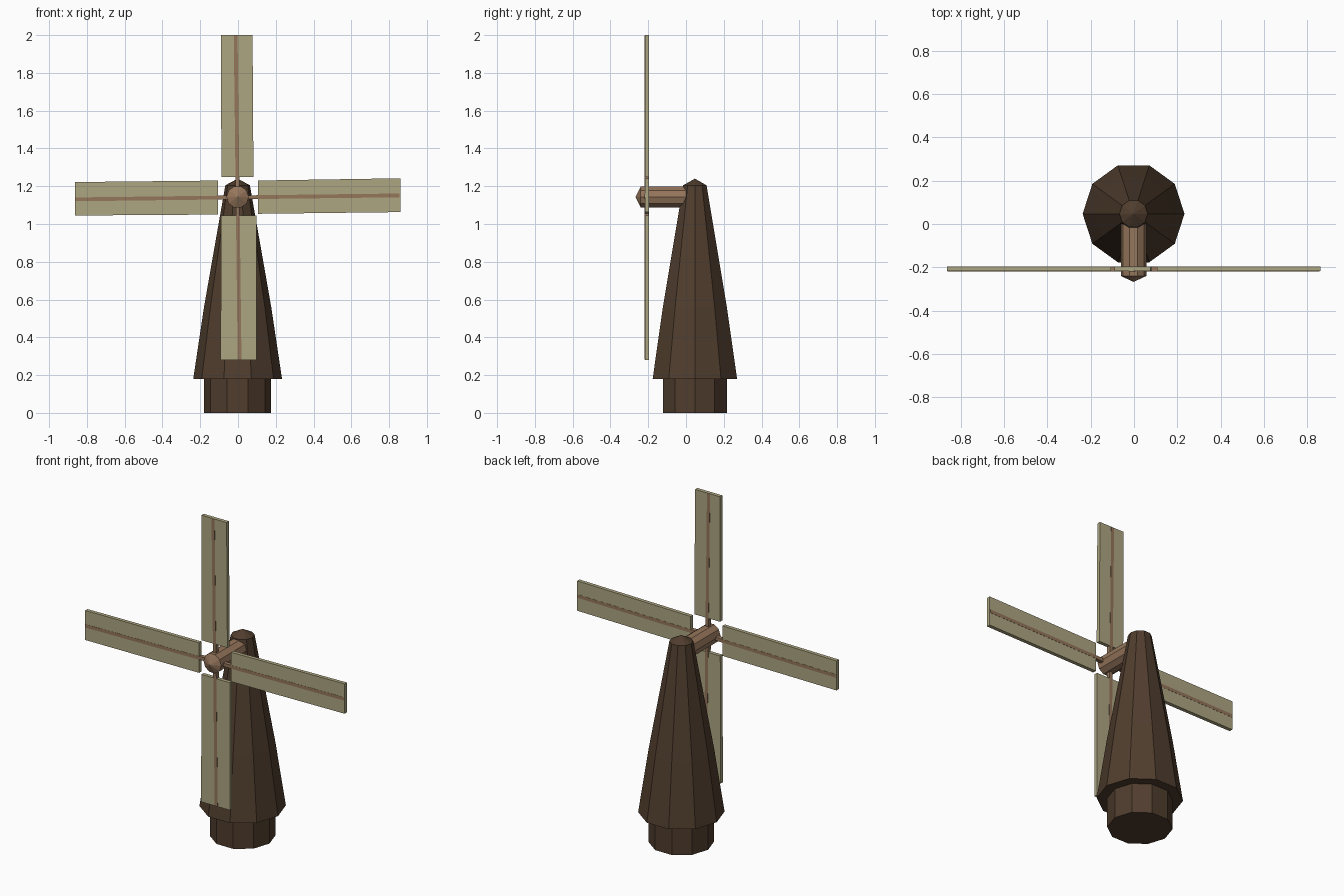
import bpy, bmesh, math
from mathutils import Matrix, Vector

if "Cube" in bpy.data.objects:
    bpy.data.objects.remove(bpy.data.objects["Cube"])


def material(name, color):
    m = bpy.data.materials.new(name)
    m.diffuse_color = (*color, 1)
    m.use_nodes = True
    m.node_tree.nodes["Principled BSDF"].inputs["Base Color"].default_value = m.diffuse_color
    return m


DARK = material("dark_wood", (0.08, 0.047, 0.027))
WOOD = material("light_wood", (0.30, 0.18, 0.105))
CLOTH = material("sail_cloth", (0.42, 0.38, 0.22))


def finish(name, bm, mat):
    bmesh.ops.recalc_face_normals(bm, faces=bm.faces)
    me = bpy.data.meshes.new(name)
    bm.to_mesh(me)
    bm.free()
    me.materials.append(mat)
    ob = bpy.data.objects.new(name, me)
    bpy.context.collection.objects.link(ob)
    return ob


def turned(name, profile, mat, matrix, sides=10):
    """Faceted turned solid: profile of (radius, height), pointed where radius is 0."""
    bm = bmesh.new()
    rings = []
    for r, h in profile:
        n = sides if r > 0 else 1
        rings.append([bm.verts.new((r * math.cos(2 * math.pi * i / sides),
                                    r * math.sin(2 * math.pi * i / sides), h)) for i in range(n)])
    for a, b in zip(rings, rings[1:]):
        for i in range(sides):
            j = (i + 1) % sides
            bm.faces.new([a[i], a[j], b[0]] if len(b) == 1 else [a[i], a[j], b[j], b[i]])
    bm.faces.new(rings[0])
    bm.transform(matrix)
    return finish(name, bm, mat)


def slab(name, corners, y, thickness, mat):
    """Flat plate drawn in the xz plane and thickened along y."""
    bm = bmesh.new()
    face = bm.faces.new([bm.verts.new((x, y - thickness / 2, z)) for x, z in corners])
    out = bmesh.ops.extrude_face_region(bm, geom=[face])["geom"]
    moved = [g for g in out if isinstance(g, bmesh.types.BMVert)]
    bmesh.ops.translate(bm, verts=moved, vec=(0, thickness, 0))
    return finish(name, bm, mat)


# Tower: foot, flared body and pointed cap
turned("tower", [(0.178, 0), (0.178, 0.18), (0.235, 0.18), (0.178, 0.56), (0.065, 1.205), (0, 1.24)],
       DARK, Matrix.Translation((-0.002, 0.047, 0)))

# Axle pointing to the front with a pointed nose
HUB_Z, SAIL_Y = 1.143, -0.207
turned("axle", [(0.059, -0.04), (0.059, 0.24), (0, 0.267)], WOOD,
       Matrix.Translation((-0.002, 0, HUB_Z)) @ Matrix.Rotation(math.pi / 2, 4, 'X'))

# Sails, slightly irregular, corners in the front view
SAILS = {
    "right": [(0.106, 1.054), (0.86, 1.063), (0.86, 1.242), (0.106, 1.230)],
    "top": [(-0.088, 1.25), (0.082, 1.25), (0.077, 2.0), (-0.090, 2.0)],
    "left": [(-0.862, 1.045), (-0.105, 1.050), (-0.105, 1.230), (-0.862, 1.222)],
    "bottom": [(-0.092, 0.28), (0.098, 0.28), (0.098, 1.045), (-0.090, 1.045)],
}
for i, (side, corners) in enumerate(SAILS.items()):
    slab(side + "_sail", corners, SAIL_Y, 0.022, CLOTH)
    # Spar running from the axle to the tip of the sail
    a = math.radians(90 * i + 0.7)
    along, across = Vector((math.cos(a), math.sin(a))), Vector((-math.sin(a), math.cos(a)))
    hub = Vector((-0.002, HUB_Z - 0.002))
    ends = [hub - across * 0.01, hub + along * 0.858 - across * 0.01,
            hub + along * 0.858 + across * 0.01, hub + across * 0.01]
    slab(side + "_spar", ends, SAIL_Y, 0.024, WOOD)
